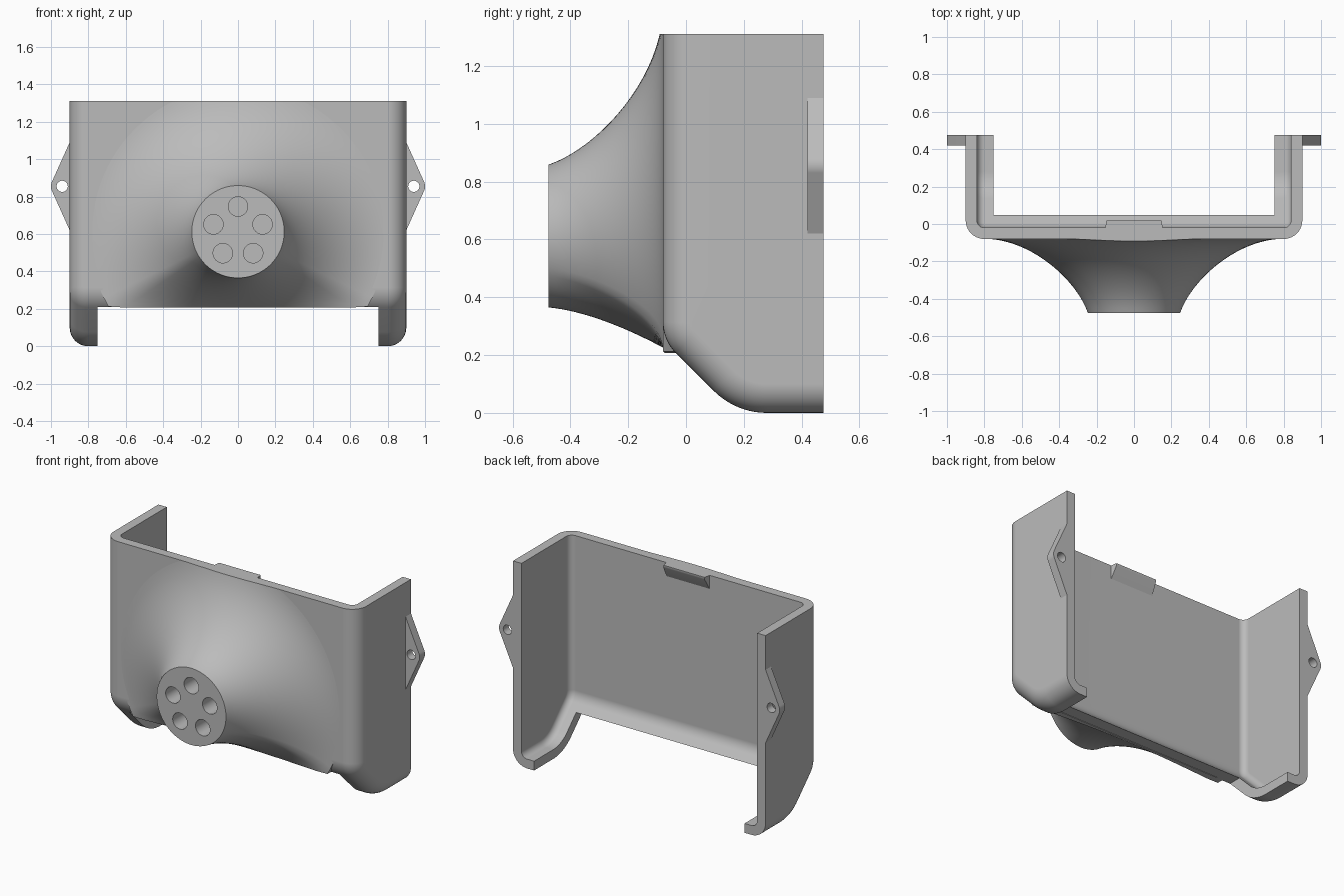
import bpy, bmesh
from math import sin, cos, pi, radians
from mathutils import Vector

cube = bpy.data.objects.get("Cube")
if cube:
    bpy.data.objects.remove(cube, do_unlink=True)

grey = bpy.data.materials.new("plain grey")
grey.use_nodes = True
grey.diffuse_color = (0.5, 0.5, 0.5, 1)
grey.node_tree.nodes["Principled BSDF"].inputs["Base Color"].default_value = (0.5, 0.5, 0.5, 1)

TOP, BACK = 1.31, 0.475
HUB_Z, HUB_R = 0.612, 0.247


def loft(name, rings, top_cut=None):
    """Closed solid through a list of equal-length rings."""
    bm = bmesh.new()
    loops = [[bm.verts.new(p) for p in ring] for ring in rings]
    n = len(loops[0])
    for a, b in zip(loops, loops[1:]):
        for i in range(n):
            j = (i + 1) % n
            bm.faces.new((a[i], a[j], b[j], b[i]))
    bm.faces.new(loops[0])
    bm.faces.new(loops[-1])
    if top_cut:
        geom = bm.verts[:] + bm.edges[:] + bm.faces[:]
        bmesh.ops.bisect_plane(bm, geom=geom, plane_co=(0, 0, top_cut),
                               plane_no=(0, 0, 1), clear_outer=True)
        bmesh.ops.holes_fill(bm, edges=[e for e in bm.edges if e.is_boundary])
    bmesh.ops.recalc_face_normals(bm, faces=bm.faces[:])
    mesh = bpy.data.meshes.new(name)
    bm.to_mesh(mesh)
    bm.free()
    mesh.materials.append(grey)
    ob = bpy.data.objects.new(name, mesh)
    bpy.context.collection.objects.link(ob)
    return ob


def activate(ob):
    bpy.ops.object.select_all(action='DESELECT')
    ob.select_set(True)
    bpy.context.view_layer.objects.active = ob


def cut(ob, cutter):
    activate(ob)
    mod = ob.modifiers.new("cut", 'BOOLEAN')
    mod.operation = 'DIFFERENCE'
    mod.solver = 'EXACT'
    mod.object = cutter
    bpy.ops.object.modifier_apply(modifier=mod.name)
    bpy.data.objects.remove(cutter, do_unlink=True)


def finish(ob):
    activate(ob)
    bpy.ops.object.shade_smooth_by_angle(angle=radians(32))
    mod = ob.modifiers.new("even shading", 'WEIGHTED_NORMAL')
    mod.keep_sharp = True


def y_cylinder(name, x, z, r, y0, y1, n=32):
    return loft(name, [[(x + r * cos(2 * pi * i / n), y, z + r * sin(2 * pi * i / n))
                        for i in range(n)] for y in (y0, y1)])


def box(name, x, y0, y1, z0, z1):
    return loft(name, [[(s, y0, z0), (s, y1, z0), (s, y1, z1), (s, y0, z1)] for s in (-x, x)])


# Housing shell: side profile with a curved foot, rounded towards both side walls
def side_profile(x, d, back, top):
    pts = [(-0.08 + d, top)]
    for cy, cz, r, start in ((0.07, 0.314, 0.15, 180), (0.28, 0.26, 0.26, 225)):
        for i in range(11):
            a = radians(start + 4.5 * i)
            pts.append((cy + (r - d) * cos(a), cz + (r - d) * sin(a)))
    pts += [(back, d), (back, top)]
    return [(x, y, z) for y, z in pts]


def rounded_block(name, half, r, inset, back, top):
    steps = [pi / 2 * i / 10 for i in range(11)]
    right = [(half - r + r * sin(a), inset + r * (1 - cos(a))) for a in steps]
    left = [(-x, d) for x, d in reversed(right)]
    return loft(name, [side_profile(x, d, back, top) for x, d in left + right])


shell = rounded_block("housing_shell", 0.9, 0.1, 0, BACK, TOP)
cut(shell, rounded_block("cavity", 0.84, 0.04, 0.06, 0.7, 1.5))
cut(shell, box("foot_gap", 0.75, -0.3, 0.7, -0.2, 0.21))
finish(shell)


# Flared nozzle: round face blending into the front panel, squeezed at the lower edge
def flare(angle, t):
    s = sin(angle)
    reach = min(0.8, (HUB_Z - 0.207) / -s) if s < 0 else 0.8
    w = (0.8 - reach) / 0.395
    mix = lambda a, b: a + (b - a) * w
    ctrl = [Vector((HUB_R, -BACK)), Vector((mix(0.307, 0.262), mix(-0.3, -0.33))),
            Vector((mix(0.55, 0.335), mix(-0.08, -0.17))), Vector((reach, mix(-0.079, -0.045)))]
    u = 1 - t
    p = u**3 * ctrl[0] + 3 * u * u * t * ctrl[1] + 3 * u * t * t * ctrl[2] + t**3 * ctrl[3]
    return (p.x * cos(angle), p.y, HUB_Z + p.x * s)


angles = [2 * pi * i / 96 for i in range(96)]
rings = [[flare(a, k / 20) for a in angles] for k in range(21)]
rings.append([(x, -0.03, z) for x, y, z in rings[-1]])
nozzle = loft("flared_nozzle", rings, TOP)
for k in range(5):
    a = pi / 2 + 2 * pi * k / 5
    cut(nozzle, y_cylinder("bore", 0.138 * cos(a), HUB_Z - 0.003 + 0.138 * sin(a),
                           0.052, -0.6, -0.22))
finish(nozzle)

# Mounting ears with a screw hole
for side, label in ((1, "left"), (-1, "right")):
    outline = [(0.88, 0.58), (0.9, 0.62)]
    for i in range(9):
        a = radians(-24 + 6 * i)
        outline.append((0.94 + 0.06 * cos(a), 0.855 + 0.06 * sin(a)))
    outline += [(0.9, 1.09), (0.88, 1.13)]
    ear = loft(label + "_mounting_ear",
               [[(side * x, y, z) for x, z in outline] for y in (0.42, BACK)])
    cut(ear, y_cylinder("screw_hole", side * 0.94, 0.855, 0.03, 0.3, 0.6))
    finish(ear)

# Wedge-shaped catch behind the top rim
catch = loft("rim_catch", [[(x, -0.03, TOP), (x * 0.95, 0.02, TOP), (x * 0.95, 0.02, 1.295),
                            (x, -0.03, 1.205)] for x in (-0.155, 0.155)])
finish(catch)
